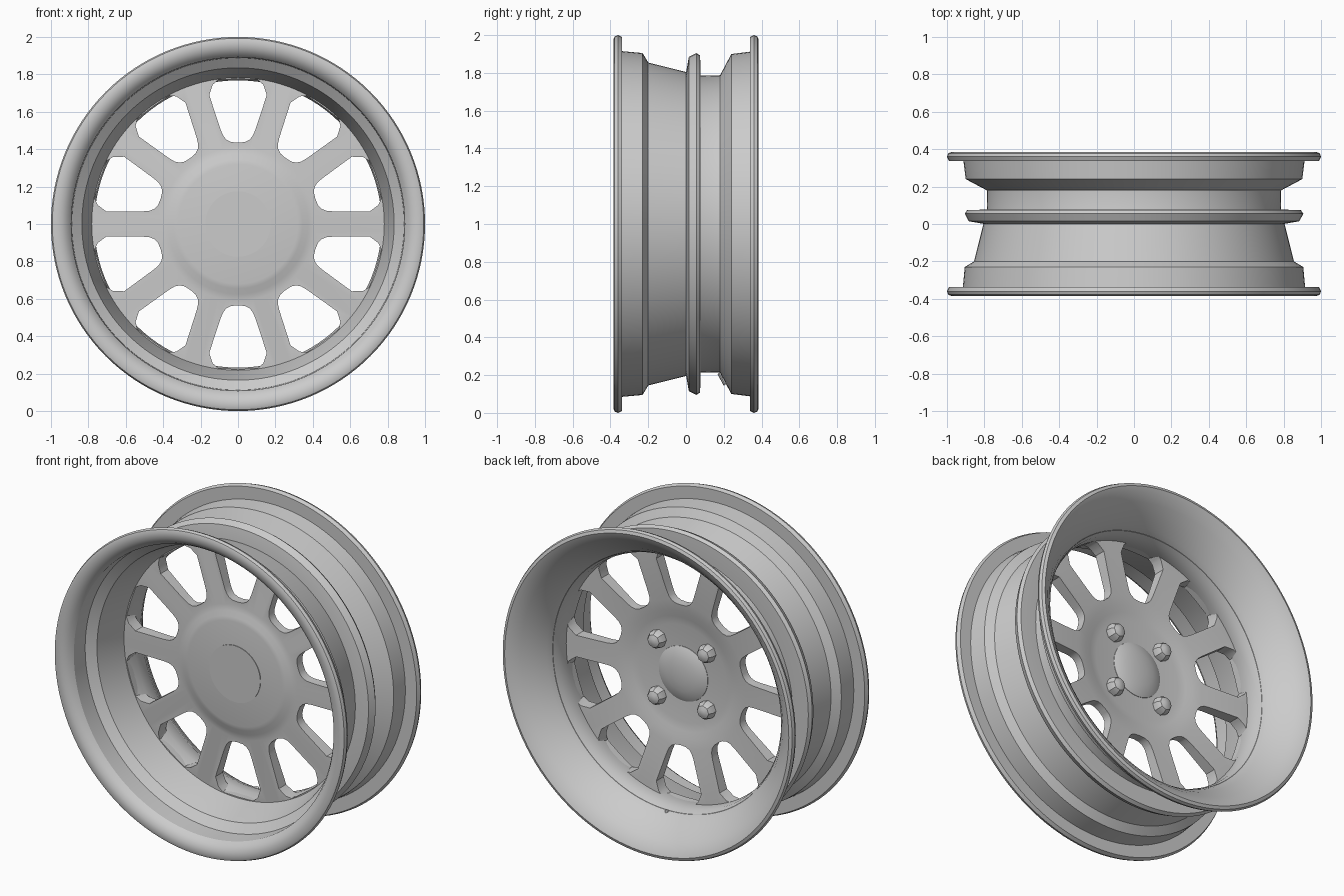
import bpy, bmesh, math
from mathutils import Matrix, Vector

if "Cube" in bpy.data.objects:
    bpy.data.objects.remove(bpy.data.objects["Cube"])

metal = bpy.data.materials.new("grey_metal")
metal.diffuse_color = (0.6, 0.6, 0.6, 1)
metal.use_nodes = True
metal.node_tree.nodes["Principled BSDF"].inputs["Base Color"].default_value = metal.diffuse_color


def finish(name, bm, angle=30, smooth=True):
    bmesh.ops.remove_doubles(bm, verts=bm.verts, dist=1e-5)
    bmesh.ops.recalc_face_normals(bm, faces=bm.faces)
    me = bpy.data.meshes.new(name)
    bm.to_mesh(me)
    bm.free()
    ob = bpy.data.objects.new(name, me)
    bpy.context.collection.objects.link(ob)
    me.materials.append(metal)
    if smooth:
        shade(ob, angle)
    return ob


def shade(ob, angle):
    bpy.ops.object.select_all(action='DESELECT')
    ob.select_set(True)
    bpy.context.view_layer.objects.active = ob
    bpy.ops.object.shade_smooth_by_angle(angle=math.radians(angle))


def lathe(bm, profile, n, closed, centre=(0, 1)):
    """Spin (radius, y) points round a y-parallel axis at centre (x, z)."""
    rings = []
    for i in range(n):
        a = 2 * math.pi * i / n
        rings.append([bm.verts.new((centre[0] + r * math.cos(a), y, centre[1] + r * math.sin(a)))
                      for r, y in profile])
    m = len(profile)
    for i in range(n):
        p, q = rings[i], rings[(i + 1) % n]
        for j in range(m if closed else m - 1):
            k = (j + 1) % m
            bm.faces.new((p[j], p[k], q[k], q[j]))


# Rim barrel: outer side front to back, then inner side back to front
bm = bmesh.new()
lathe(bm, [(0.975, -0.385), (0.993, -0.378), (1.0, -0.36), (0.99, -0.338), (0.915, -0.338),
           (0.905, -0.23), (0.855, -0.2), (0.805, 0.0), (0.785, 0.08), (0.787, 0.18),
           (0.9, 0.24), (0.912, 0.338), (0.99, 0.338), (1.0, 0.36), (0.993, 0.378),
           (0.975, 0.385), (0.945, 0.372), (0.9, 0.335), (0.85, 0.28), (0.805, 0.215),
           (0.774, 0.15), (0.768, 0.08), (0.782, 0.0), (0.835, -0.19), (0.888, -0.23),
           (0.892, -0.335), (0.91, -0.362), (0.94, -0.38)], 128, True)
finish("rim_barrel", bm)

# Spoked disc, dished at the hub and reaching through the barrel as a ridge
bm = bmesh.new()
lathe(bm, [(0, -0.027), (0.32, -0.027), (0.345, -0.022), (0.375, -0.01), (0.41, -0.003), (0.80, 0.0),
           (0.885, 0.015), (0.905, 0.055), (0.892, 0.075), (0.78, 0.077), (0.45, 0.052),
           (0.39, 0.044), (0.35, 0.034), (0.30, 0.025), (0, 0.025)], 120, False)
disc = finish("spoked_disc", bm, smooth=False)

# Cutters for the ten windows
half = [(0.775, 0.0), (0.772, 0.105), (0.745, 0.135), (0.69, 0.154), (0.55, 0.108),
        (0.50, 0.091), (0.47, 0.078), (0.45, 0.061), (0.438, 0.036), (0.435, 0.0)]
outline = half + [(u, -v) for u, v in half[-2:0:-1]]
bm = bmesh.new()
for i in range(10):
    a = math.radians(18 + 36 * i)
    c, s = math.cos(a), math.sin(a)
    f, b = [[bm.verts.new((u * c - v * s, y, 1 + u * s + v * c)) for u, v in outline]
            for y in (-0.2, 0.2)]
    bm.faces.new(f)
    bm.faces.new(b[::-1])
    for j in range(len(f)):
        k = (j + 1) % len(f)
        bm.faces.new((f[j], b[j], b[k], f[k]))
cutter = finish("window_cutter", bm, smooth=False)
mod = disc.modifiers.new("windows", 'BOOLEAN')
mod.operation = 'DIFFERENCE'
mod.solver = 'EXACT'
mod.object = cutter
bpy.context.view_layer.objects.active = disc
bpy.ops.object.modifier_apply(modifier=mod.name)
bpy.data.objects.remove(cutter)
shade(disc, 30)

# Centre cap: flat in front, domed behind
bm = bmesh.new()
lathe(bm, [(0, -0.031), (0.175, -0.031), (0.175, 0.0), (0.168, 0.027), (0.145, 0.038),
           (0.10, 0.05), (0.05, 0.056), (0, 0.058)], 64, False)
finish("centre_cap", bm)

# Four lug nuts on the back of the hub
for i, (x, z) in enumerate([(-0.17, 0.175), (0.17, 0.175), (-0.17, -0.175), (0.17, -0.175)]):
    bm = bmesh.new()
    lathe(bm, [(0, 0.0), (0.054, 0.0), (0.054, 0.055), (0.04, 0.078), (0.018, 0.087), (0, 0.088)],
          8, False, (x, 1 + z))
    finish("lug_nut_%d" % (i + 1), bm, 35)

# Valve stem through the bottom of the barrel
bm = bmesh.new()
bmesh.ops.create_cone(bm, cap_ends=True, segments=10, radius1=0.014, radius2=0.014, depth=0.07,
                      matrix=Matrix.Translation(Vector((0, 0.195, 0.182))) @ Matrix.Rotation(0.5, 4, 'X'))
finish("valve_stem", bm)
